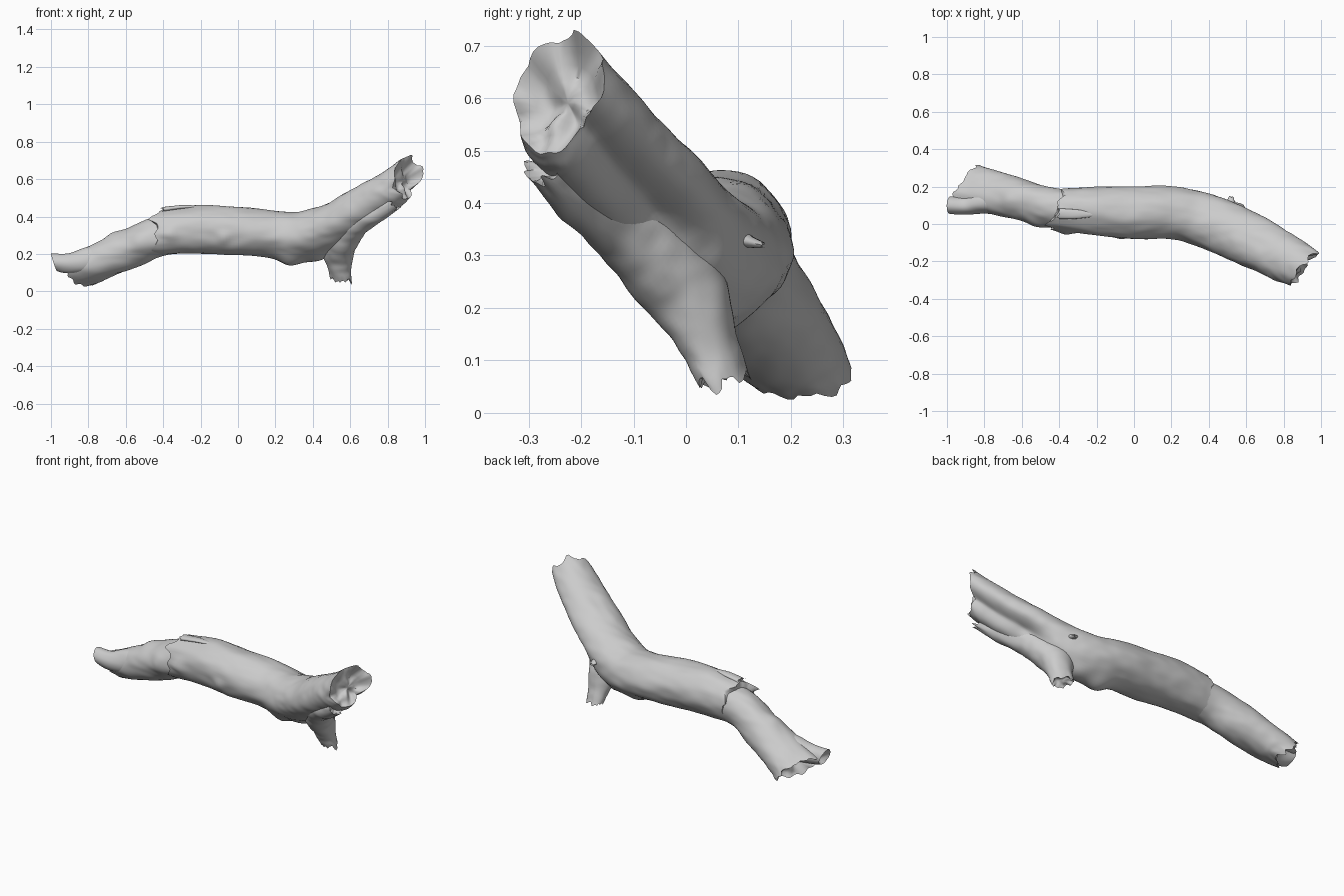
import bpy, bmesh, math
from mathutils import Vector, noise

if "Cube" in bpy.data.objects:
    bpy.data.objects.remove(bpy.data.objects["Cube"])

# knots and swellings: position, reach, height
KNOTS = [((0.28, 0.03, 0.17), 0.07, 0.03), ((-0.35, -0.03, 0.31), 0.035, 0.018),
         ((-0.08, -0.08, 0.28), 0.035, 0.016), ((-0.52, 0.02, 0.26), 0.05, 0.015),
         ((0.43, 0.03, 0.19), 0.07, 0.025), ((-0.66, 0.13, 0.29), 0.05, 0.015)]


def smooth(a, b, x):
    t = min(1, max(0, (x - a) / (b - a)))
    return t * t * (3 - 2 * t)


def catmull(rows, t):
    i = min(int(t), len(rows) - 2)
    f = t - i
    p = [rows[min(max(k, 0), len(rows) - 1)] for k in (i - 1, i, i + 1, i + 2)]
    return [0.5 * (2 * b + (c - a) * f + (2 * a - 5 * b + 4 * c - d) * f * f
            + (3 * b - a - 3 * c + d) * f ** 3) for a, b, c, d in zip(*p)]


def limb(name, rows, steps, sides=56, jag=(0.03, 0.03), skew=((0, 0), (0, 0)),
         cup=(0.05, 0.05), rough=0.008, groove=None, fade=0.13, ref=Vector((0, 0, 1))):
    """Sweep an uneven oval along rows of x, y, z, side radius, up radius, roll; torn ends."""
    rows = [tuple(r) + (0,) * (6 - len(r)) for r in rows]
    data = [catmull(rows, k / steps * (len(rows) - 1)) for k in range(steps + 1)]
    pts = [Vector(d[:3]) for d in data]
    bm = bmesh.new()
    rings, tangents = [], []
    for k, d in enumerate(data):
        t = (pts[min(k + 1, steps)] - pts[max(k - 1, 0)]).normalized()
        s0 = ref.cross(t).normalized()
        u0 = t.cross(s0)
        cr, sr = math.cos(math.radians(d[5])), math.sin(math.radians(d[5]))
        s, u = s0 * cr + u0 * sr, u0 * cr - s0 * sr
        tangents.append(t)
        ring = []
        for j in range(sides):
            a = 2 * math.pi * j / sides
            c, n = math.cos(a), math.sin(a)
            g = 1
            if groove:
                da = math.atan2(math.sin(a - groove[0]), math.cos(a - groove[0]))
                g -= groove[1] * math.exp(-(da / 0.5) ** 2) * smooth(groove[2], groove[3], pts[k].x)
            out = s * c * d[3] * g + u * n * d[4] * g
            p = pts[k] + out
            q = Vector((p.x * 4, p.y * 10, p.z * 10))
            h = rough * (noise.noise(q) + 0.4 * noise.noise(q * 2.7))
            for kp, reach, height in KNOTS:
                h += height * math.exp(-((p - Vector(kp)).length / reach) ** 2)
            p += out.normalized() * h
            for e, end in enumerate((pts[0], pts[-1])):
                w = max(0, 1 - (pts[k] - end).length / fade)
                if w:
                    sign = (-1, 1)[e]
                    tear = noise.noise(Vector((c * 2.2 + e * 9, n * 2.2, rows[0][0] * 7)))
                    tear += 0.5 * noise.noise(Vector((c * 5, n * 5, e * 5 + 3.3)))
                    p += t * w * sign * (skew[e][0] * c + skew[e][1] * n + jag[e] * tear)
            ring.append(bm.verts.new(p))
        rings.append(ring)

    def bridge(r1, r2):
        for j in range(sides):
            bm.faces.new((r1[j], r1[(j + 1) % sides], r2[(j + 1) % sides], r2[j]))
    for r1, r2 in zip(rings, rings[1:]):
        bridge(r1, r2)
    # broken, slightly hollow, lumpy ends
    for e, ring in ((0, rings[0]), (1, rings[-1])):
        t = tangents[-e]
        inward = t * (1, -1)[e]
        mid = sum((v.co for v in ring), Vector()) / sides
        k = [(v.co - mid).dot(t) for v in ring]
        prev = ring
        for f in (0.92, 0.8, 0.64, 0.48, 0.32, 0.16):
            new = []
            for j, v in enumerate(ring):
                near = sum(k[(j + m) % sides] for m in range(-5, 6)) / 11
                ax = k[j] * max(0, 2 * f - 1) + near * min(1, 2 - 2 * f)
                p = mid + (v.co - mid - t * k[j] + t * ax) * f
                dep = cup[e] * (1 - f * f) * (1 + 1.3 * noise.noise(p * 18))
                new.append(bm.verts.new(p + inward * dep))
            bridge(prev, new)
            prev = new
        hub = bm.verts.new(sum((v.co for v in prev), Vector()) / sides)
        for j in range(sides):
            bm.faces.new((prev[j], prev[(j + 1) % sides], hub))
    bmesh.ops.recalc_face_normals(bm, faces=bm.faces)
    me = bpy.data.meshes.new(name)
    bm.to_mesh(me)
    bm.free()
    ob = bpy.data.objects.new(name, me)
    bpy.context.collection.objects.link(ob)
    bpy.ops.object.select_all(action='DESELECT')
    ob.select_set(True)
    bpy.context.view_layer.objects.active = ob
    bpy.ops.object.shade_smooth_by_angle(angle=math.radians(50))
    return ob


# thick barked trunk, rising and turning forward to the torn right end
limb("trunk", [(-0.41, 0.078, 0.314, 0.112, 0.12), (-0.2, 0.07, 0.33, 0.13, 0.13),
               (0, 0.06, 0.32, 0.14, 0.13), (0.2, 0.06, 0.305, 0.14, 0.125),
               (0.35, 0.03, 0.3, 0.145, 0.125), (0.5, -0.03, 0.35, 0.145, 0.12),
               (0.65, -0.1, 0.435, 0.142, 0.112), (0.8, -0.178, 0.525, 0.132, 0.106),
               (0.91, -0.235, 0.605, 0.112, 0.1)], 110,
     jag=(0.05, 0.025), skew=((-0.03, -0.01), (0.03, 0.05)), cup=(0.0, 0.04),
     groove=(math.radians(-50), 0.4, 0.48, 0.66))

# bare inner limb showing past the bark, falling to the left
limb("bare_limb", [(-0.875, 0.198, 0.098, 0.136, 0.078, -25), (-0.78, 0.172, 0.14, 0.122, 0.092, -18),
                   (-0.6, 0.13, 0.22, 0.108, 0.104, 0), (-0.45, 0.09, 0.287, 0.105, 0.106),
                   (-0.3, 0.072, 0.315, 0.108, 0.108)], 56,
     jag=(0.045, 0), skew=((-0.02, 0.02), (0, 0)), cup=(0.06, 0))

# small forked twig on the left end
limb("left_twig", [(-0.68, 0.13, 0.185, 0.065, 0.07), (-0.8, 0.12, 0.165, 0.065, 0.07),
                   (-0.9, 0.1, 0.15, 0.05, 0.056), (-0.985, 0.102, 0.155, 0.043, 0.045)],
     26, sides=32, jag=(0.02, 0), skew=((0, 0), (0, 0.02)), cup=(0, 0.03), fade=0.05, rough=0.006)

# torn ridge under the right end that runs down into the hanging broken branch
limb("broken_branch", [(0.84, -0.275, 0.475, 0.04, 0.035), (0.72, -0.195, 0.41, 0.055, 0.055),
                       (0.62, -0.11, 0.355, 0.075, 0.08), (0.555, -0.03, 0.265, 0.085, 0.08),
                       (0.545, 0.03, 0.165, 0.072, 0.062), (0.55, 0.072, 0.065, 0.058, 0.04)],
     50, sides=40, jag=(0.04, 0.035), skew=((0, 0), (0.0, 0.01)), cup=(0.02, 0.03), fade=0.08,
     ref=Vector((0.5, 0.8, 0.3)))

# peeling bark strip and torn chip
limb("top_bark_strip", [(-0.4, 0.055, 0.438, 0.028, 0.014), (-0.3, 0.052, 0.45, 0.025, 0.012),
                        (-0.2, 0.05, 0.45, 0.008, 0.006)], 20, sides=20,
     jag=(0.02, 0), cup=(0.01, 0), fade=0.05, rough=0.004)
limb("back_bark_chip", [(0.5, 0.07, 0.35, 0.035, 0.03), (0.515, 0.11, 0.33, 0.025, 0.015),
                        (0.52, 0.145, 0.32, 0.012, 0.006)], 12, sides=16,
     jag=(0, 0.008), cup=(0, 0.004), fade=0.03, rough=0.003)
